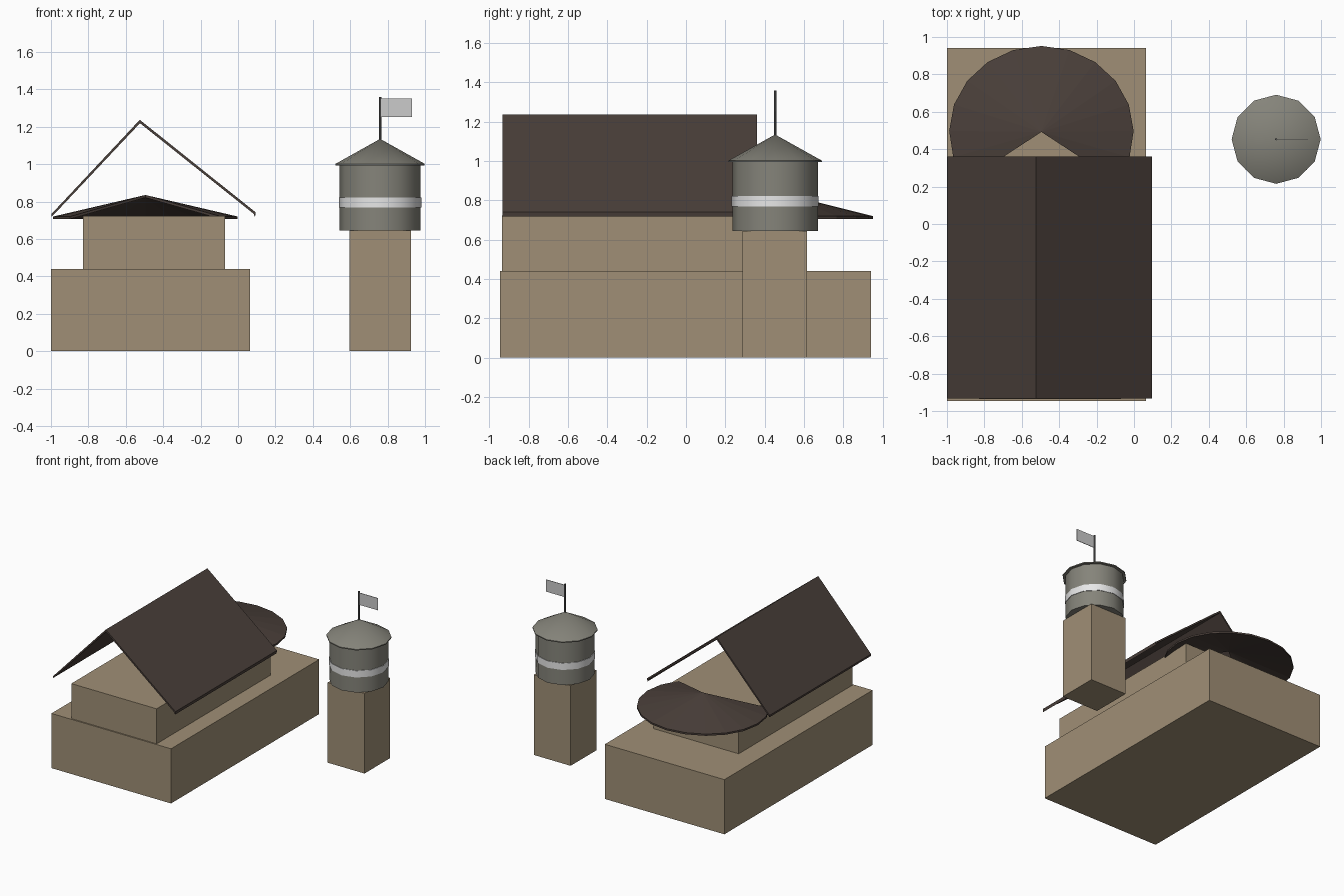
import bpy, bmesh, math

if "Cube" in bpy.data.objects:
    bpy.data.objects.remove(bpy.data.objects["Cube"])


def mat(name, c):
    m = bpy.data.materials.new(name)
    m.diffuse_color = (*c, 1)
    m.use_nodes = True
    m.node_tree.nodes["Principled BSDF"].inputs["Base Color"].default_value = m.diffuse_color
    return m


TAN = mat("tan_wall", (0.35, 0.275, 0.18))
ROOF = mat("dark_brown_roof", (0.068, 0.05, 0.042))
STONE = mat("grey_stone", (0.235, 0.23, 0.195))
WHITE = mat("white_band", (0.8, 0.8, 0.8))
FLAG = mat("flag_grey", (0.6, 0.6, 0.6))
POLE = mat("pole_grey", (0.12, 0.12, 0.12))


def finish(name, bm, m, smooth=False):
    bmesh.ops.recalc_face_normals(bm, faces=bm.faces)
    me = bpy.data.meshes.new(name)
    bm.to_mesh(me)
    bm.free()
    ob = bpy.data.objects.new(name, me)
    bpy.context.collection.objects.link(ob)
    me.materials.append(m)
    if smooth:
        bpy.ops.object.select_all(action='DESELECT')
        ob.select_set(True)
        bpy.context.view_layer.objects.active = ob
        bpy.ops.object.shade_smooth_by_angle(angle=math.radians(35))
    return ob


def box(name, lo, hi, m):
    bm = bmesh.new()
    bmesh.ops.create_cube(bm, size=1)
    for v in bm.verts:
        v.co = [(a + b) / 2 + t * (b - a) for a, b, t in zip(lo, hi, v.co)]
    return finish(name, bm, m)


def drum(name, profile, m, sides=12, centre=(0.76, 0.453)):
    """Stack of rings (radius, z) with capped ends; radius 0 is a point."""
    bm = bmesh.new()
    rings = []
    for r, z in profile:
        n = sides if r > 0 else 1
        rings.append([bm.verts.new((centre[0] + r * math.cos(math.tau * i / sides),
                                    centre[1] + r * math.sin(math.tau * i / sides), z))
                      for i in range(n)])
    for a, b in zip(rings, rings[1:]):
        for i in range(sides):
            j = (i + 1) % sides
            top = [b[0]] if len(b) == 1 else [b[j], b[i]]
            bm.faces.new([a[i], a[j]] + top)
    for r in (rings[0], rings[-1]):
        if len(r) > 2:
            bm.faces.new(r)
    return finish(name, bm, m, True)


# Stepped hall and tower base
box("hall_lower", (-1, -0.945, 0), (0.065, 0.94, 0.44), TAN)
box("hall_upper", (-0.83, -0.935, 0.44), (-0.07, 0.515, 0.722), TAN)
box("tower_base", (0.597, 0.288, 0), (0.925, 0.615, 0.645), TAN)

# Open gable roof: thin folded sheet with small eave lips
profile = [(-0.996, 0.735), (-0.525, 1.237), (0.095, 0.742), (0.091, 0.717),
           (0.083, 0.735), (-0.524, 1.219), (-0.98, 0.735), (-0.996, 0.72)]
bm = bmesh.new()
front = [bm.verts.new((x, -0.932, z)) for x, z in profile]
back = [bm.verts.new((x, 0.36, z)) for x, z in profile]
n = len(profile)
for i in range(n):
    j = (i + 1) % n
    bm.faces.new((front[i], front[j], back[j], back[i]))
for ring in (front, back):
    for a, b, c, d in ((0, 1, 5, 6), (1, 2, 4, 5)):
        bm.faces.new((ring[a], ring[b], ring[c], ring[d]))
    bm.faces.new((ring[0], ring[6], ring[7]))
    bm.faces.new((ring[2], ring[3], ring[4]))
finish("gable_roof", bm, ROOF)

# Rounded rear roof: shallow fan-shaped cone with a missing wedge
bm = bmesh.new()
layers = []
for dz in (0, -0.014):
    apex = bm.verts.new((-0.495, 0.492, 0.835 + dz))
    rim = []
    for i in range(15):
        a = math.radians(-35 + 250 * i / 14)
        rim.append(bm.verts.new((-0.495 + 0.493 * math.cos(a),
                                 0.492 + 0.46 * math.sin(a), 0.72 + dz)))
    for a, b in zip(rim, rim[1:]):
        bm.faces.new((apex, a, b))
    layers.append([apex] + rim)
top, low = layers
for i in range(16):
    j = (i + 1) % 16
    bm.faces.new((top[i], top[j], low[j], low[i]))
finish("rounded_roof", bm, ROOF)

# Round turret, band and conical cap
drum("turret", [(0.217, 0.645), (0.217, 1.0)], STONE)
drum("turret_band", [(0.221, 0.768), (0.221, 0.822)], WHITE)
drum("turret_cap", [(0.238, 0.994), (0.238, 1.002), (0, 1.135)], STONE)

# Flagpole and flag
drum("flagpole", [(0.006, 1.12), (0.006, 1.36)], POLE, 8)
box("flag", (0.762, 0.451, 1.253), (0.93, 0.455, 1.35), FLAG)
